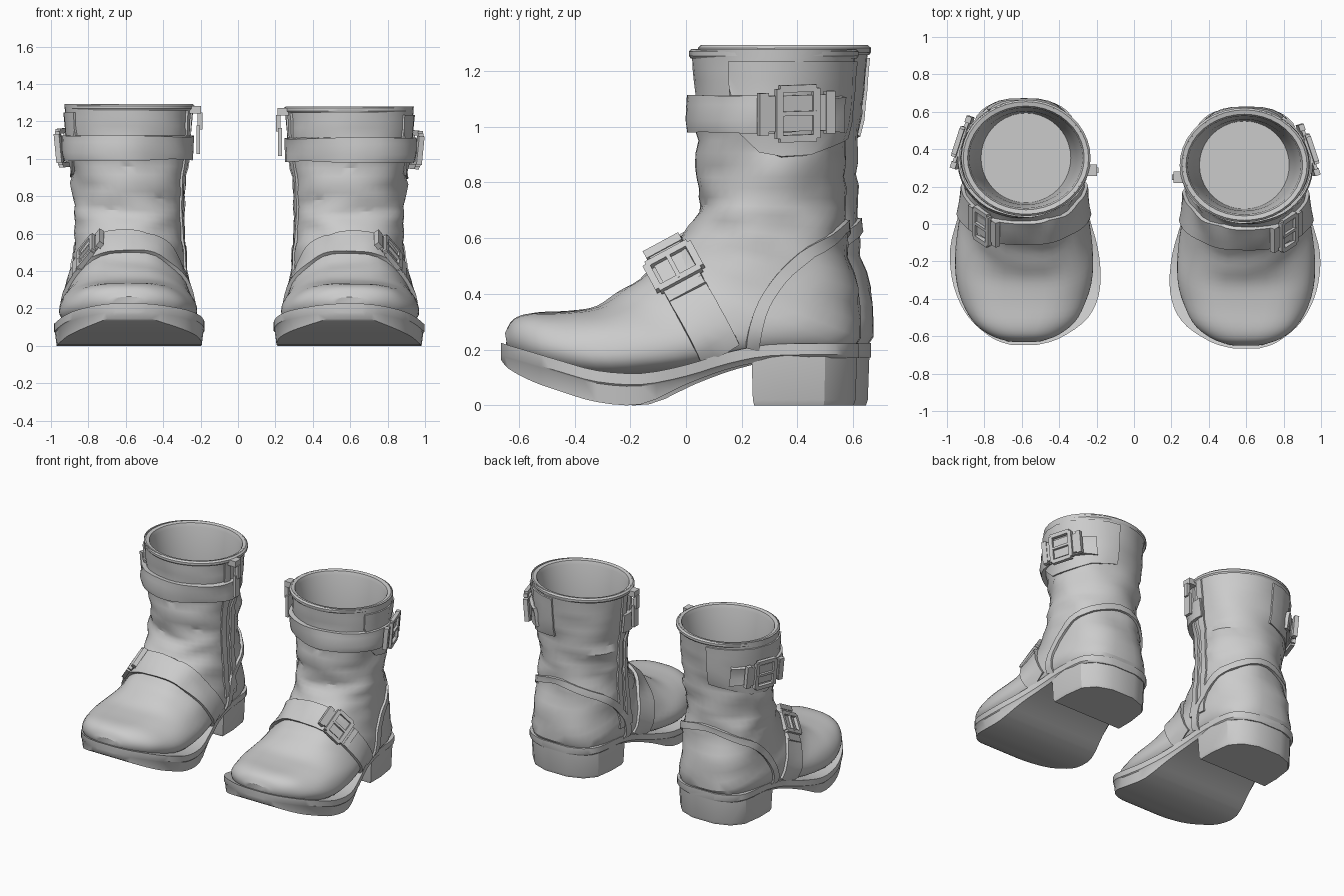
import bpy, bmesh
from math import sin, cos, pi, radians
from mathutils import Vector, Matrix, noise
from mathutils.bvhtree import BVHTree

if "Cube" in bpy.data.objects:
    bpy.data.objects.remove(bpy.data.objects["Cube"])

XC = 0.6  # centre line of the boot at +x


def spline(rows, n):
    """Catmull-Rom through rows of numbers."""
    out, last = [], len(rows) - 1
    for i in range(last):
        a, b, c, d = (rows[max(0, min(last, i + k))] for k in (-1, 0, 1, 2))
        for k in range(n):
            t = k / n
            out.append([0.5 * (2*q + (r - p)*t + (2*p - 5*q + 4*r - s)*t*t
                               + (3*q - p - 3*r + s)*t**3)
                        for p, q, r, s in zip(a, b, c, d)])
    return out + [list(rows[-1])]


def make_pair(name, verts, faces, angle=35):
    """Creates the part for one boot and the mirrored part for the other."""
    for side in ("right", "left"):
        bm = bmesh.new()
        for v in verts:
            if side == "right":
                bm.verts.new(v)
            else:
                bm.verts.new((-v[0] + 0.012, v[1] * 1.02 + 0.032, v[2] * 1.01))
        bm.verts.ensure_lookup_table()
        for f in faces:
            bm.faces.new([bm.verts[i] for i in f])
        bmesh.ops.recalc_face_normals(bm, faces=bm.faces)
        me = bpy.data.meshes.new(name + "_" + side)
        bm.to_mesh(me)
        bm.free()
        me.shade_smooth()
        me.set_sharp_from_angle(angle=radians(angle))
        bpy.context.collection.objects.link(bpy.data.objects.new(me.name, me))


def skin(rings, cap0=True, cap1=True):
    n = len(rings[0])
    verts = [tuple(p) for r in rings for p in r]
    faces = [(i*n + j, i*n + (j+1) % n, (i+1)*n + (j+1) % n, (i+1)*n + j)
             for i in range(len(rings) - 1) for j in range(n)]
    if cap0:
        faces.append(tuple(range(n)))
    if cap1:
        faces.append(tuple(range(len(verts) - n, len(verts))))
    return verts, faces


# Leather upper: front y,z / back y,z / half width / downward skew / roundness
sections = [
    (0.02, 1.28, 0.61, 1.28, 0.34, 1.0, 1.0),
    (0.03, 1.12, 0.595, 1.12, 0.325, 1.0, 1.0),
    (0.04, 0.95, 0.58, 0.95, 0.305, 1.0, 1.0),
    (0.05, 0.78, 0.57, 0.78, 0.295, 1.0, 1.0),
    (0.03, 0.67, 0.575, 0.63, 0.29, 1.0, 0.95),
    (-0.03, 0.59, 0.615, 0.42, 0.295, 1.0, 0.8),
    (-0.12, 0.50, 0.60, 0.20, 0.31, 1.1, 0.65),
    (-0.22, 0.415, 0.25, 0.17, 0.33, 1.4, 0.65),
    (-0.32, 0.36, -0.05, 0.12, 0.365, 1.6, 0.65),
    (-0.43, 0.34, -0.30, 0.10, 0.36, 1.6, 0.65),
    (-0.55, 0.335, -0.50, 0.13, 0.29, 1.4, 0.68),
    (-0.62, 0.31, -0.60, 0.17, 0.19, 1.2, 0.75),
    (-0.65, 0.26, -0.64, 0.20, 0.09, 1.0, 0.85),
]
N, rings = 40, []
for fy, fz, by, bz, w, q, p in spline(sections, 4):
    mid, ring = Vector((XC, (fy + by) / 2, (fz + bz) / 2)), []
    for j in range(N):
        a = 2 * pi * j / N
        t = ((1 - cos(a)) / 2) ** q
        s = sin(a)
        x = XC + w * (1 if s > 0 else -1) * abs(s) ** p
        v = Vector((x, by + (fy - by) * t, bz + (fz - bz) * t))
        # leather creases, deepest around the ankle
        crease = noise.noise(Vector((v.x * 4, v.y * 6, v.z * 13)))
        amp = 0.026 * min(1, max(0, (1.27 - v.z) * 4)) * min(1, max(0, (v.z - 0.15) * 2.5))
        ring.append(v + (v - mid).normalized() * crease * amp)
    rings.append(ring)
verts, faces = skin(rings, False, True)
make_pair("leather_upper", verts, faces, 30)
tree = BVHTree.FromPolygons(verts, faces)

# Rolled rim and lining down to the insole: z, half width, half depth
lining = [[Vector((XC - 0.01 + w * sin(2*pi*j/N), 0.315 - d * cos(2*pi*j/N), z)) for j in range(N)]
          for z, w, d in ((1.245, 0.338, 0.298), (1.255, 0.346, 0.305), (1.27, 0.346, 0.305),
                          (1.28, 0.335, 0.295), (1.275, 0.312, 0.272), (1.25, 0.303, 0.263),
                          (1.0, 0.272, 0.245), (0.7, 0.24, 0.235))]
make_pair("rim_and_lining", *skin(lining, False, True))

# Sole: y, left x, right x, top z, bottom z
sole_rows = [
    (-0.665, 0.53, 0.67, 0.225, 0.165), (-0.635, 0.42, 0.76, 0.215, 0.13),
    (-0.55, 0.285, 0.87, 0.19, 0.085), (-0.45, 0.215, 0.94, 0.16, 0.05),
    (-0.32, 0.19, 0.985, 0.125, 0.012), (-0.16, 0.205, 0.995, 0.115, 0.004),
    (0.0, 0.25, 0.955, 0.145, 0.075), (0.15, 0.29, 0.91, 0.19, 0.13),
    (0.3, 0.31, 0.89, 0.218, 0.16), (0.5, 0.33, 0.87, 0.222, 0.17),
    (0.585, 0.40, 0.80, 0.222, 0.17), (0.62, 0.50, 0.70, 0.222, 0.17)]
sole = []
for y, l, r, t, b in spline(sole_rows, 3):
    m = t - 0.04
    sole.append([(l, y, t), (r, y, t), (r, y, m), (r - .006, y, m - .006), (r - .015, y, b),
                 (l + .015, y, b), (l + .006, y, m - .006), (l, y, m)])
make_pair("sole", *skin(sole))

# Heel block
half = [(0.235, 0.285), (0.36, 0.285), (0.5, 0.265), (0.575, 0.2), (0.615, 0.09)]
outline = [(w, y) for y, w in half] + [(-w, y) for y, w in reversed(half)]
make_pair("heel", *skin([[(XC + x * s, 0.4 + (y - 0.4) * s, z) for x, y in outline]
                         for z, s in ((0.2, 1.0), (0.02, 0.97), (0.0, 0.94))]), 30)


def hit(origin, direction):
    p, n, _, _ = tree.ray_cast(origin, direction)
    if p is None:
        p, n, _, _ = tree.find_nearest(origin + direction * 0.3)
    return p, (n if n.dot(direction) > 0 else -n)


def band(name, rows, thick, sink=0.012):
    """Solid strip over rows of (point, normal) found on the upper."""
    make_pair(name, *skin([[p + n * thick for p, n in row] +
                           [p - n * sink for p, n in reversed(row)] for row in rows]))


def strap(name, centre, up, axis, width, a0, a1, thick, steps=28):
    """Strap in a tilted plane; angle 0 points along 'up', 90 points outward."""
    up, axis = Vector(up).normalized(), Vector(axis).normalized()
    rows = []
    for i in range(steps + 1):
        a = radians(a0 + (a1 - a0) * i / steps)
        d = Vector((1, 0, 0)) * sin(a) + up * cos(a)
        rows.append([hit(Vector(centre) + axis * width * k / 2, d) for k in (-1, -0.33, 0.33, 1)])
    band(name, rows, thick)


def boxes(name, m, items):
    """One part made of several boxes given as (centre, size)."""
    bm = bmesh.new()
    for centre, size in items:
        bmesh.ops.create_cube(bm, size=1, matrix=m @ Matrix.Translation(centre)
                              @ Matrix.Diagonal((*size, 1)))
    bm.verts.index_update()
    make_pair(name, [v.co.copy() for v in bm.verts],
              [[v.index for v in f.verts] for f in bm.faces], 30)
    bm.free()


def buckle(name, centre, up, axis, angle, length, height, lift):
    """Buckle frame with prong and keeper, laid flat on the strap."""
    up, axis = Vector(up).normalized(), Vector(axis).normalized()
    a = radians(angle)
    ray = Vector((1, 0, 0)) * sin(a) + up * cos(a)
    p, n = hit(Vector(centre), ray)
    n = (n + ray - axis * n.dot(axis)).normalized()
    t = n.cross(axis)
    m = Matrix((t, axis, n)).transposed().to_4x4()
    m.translation = p + n * lift
    b, L, H = 0.026, length / 2, height / 2
    boxes(name, m, [((-L, 0, 0), (b, height, b)), ((L, 0, 0), (b, height, b)),
                    ((0, H, 0), (length, b, b)), ((0, -H, 0), (length, b, b)),
                    ((0, 0, 0.006), (length, 0.016, 0.016)),
                    ((0, 0, -0.012), (length * 1.6, height * 0.72, 0.018)),
                    ((-L * 1.8, 0, -0.014), (0.035, height * 0.85, 0.03)),
                    ((L * 1.8, 0, -0.014), (0.035, height * 0.85, 0.03))])


# Collar strap with buckle on the outer side
collar = (XC, 0.3, 1.05), (0, -1, 0), (0.1, 0, 1)
strap("collar_strap", *collar, 0.125, -95, 145, 0.03, 34)
buckle("collar_buckle", *collar, 106, 0.14, 0.18, 0.04)

# Instep strap with buckle
instep = (XC, 0.02, 0.38), (0, -0.2, 0.37), (0, 0.88, 0.475)
strap("instep_strap", *instep, 0.15, -125, 125, 0.02, 36)
buckle("instep_buckle", *instep, 60, 0.12, 0.17, 0.03)


def round_hit(a, z):
    """Point on the upper at angle a from the back (+ is outward) and height z."""
    return hit(Vector((XC, 0.29, z)), Vector((sin(a), cos(a), 0)))


# Raised panel behind the collar buckle
band("collar_panel", [[round_hit(radians(a), lo + (1.235 - lo) * k / 5) for k in range(6)]
                      for a, lo in ((115, 1.12), (108, 0.98), (95, 0.91), (80, 0.89),
                                    (60, 0.9), (40, 0.93), (20, 0.95), (5, 0.96))], 0.012)

# Heel counter piping arching over the back
arch = spline([(-100, 0.21), (-92, 0.36), (-75, 0.48), (-50, 0.57), (0, 0.645),
               (50, 0.57), (75, 0.48), (92, 0.36), (100, 0.21)], 4)
rows = []
for i, (a, z) in enumerate(arch):
    p, q = arch[max(0, i - 1)], arch[min(len(arch) - 1, i + 1)]
    d = Vector((radians(q[0] - p[0]) * 0.3, q[1] - p[1])).normalized()
    rows.append([round_hit(radians(a) - d.y * k / 0.3, z + d.x * k) for k in (-0.022, 0, 0.022)])
band("heel_counter_piping", rows, 0.016)

# Zip on the inner side, with slider and pull tab
for name, a in (("zip_edge_front", -101), ("zip_edge_back", -86)):
    band(name, [[round_hit(radians(a + k), 1.25 - i * 0.05) for k in (-4, 0, 4)]
                for i in range(20)], 0.012)
boxes("zip_pull", Matrix.Translation((0.235, 0.25, 1.13)),
      [((0.005, 0, 0.12), (0.06, 0.06, 0.04)), ((-0.02, 0, 0.06), (0.025, 0.03, 0.09)),
       ((-0.01, 0, -0.04), (0.02, 0.05, 0.15))])
